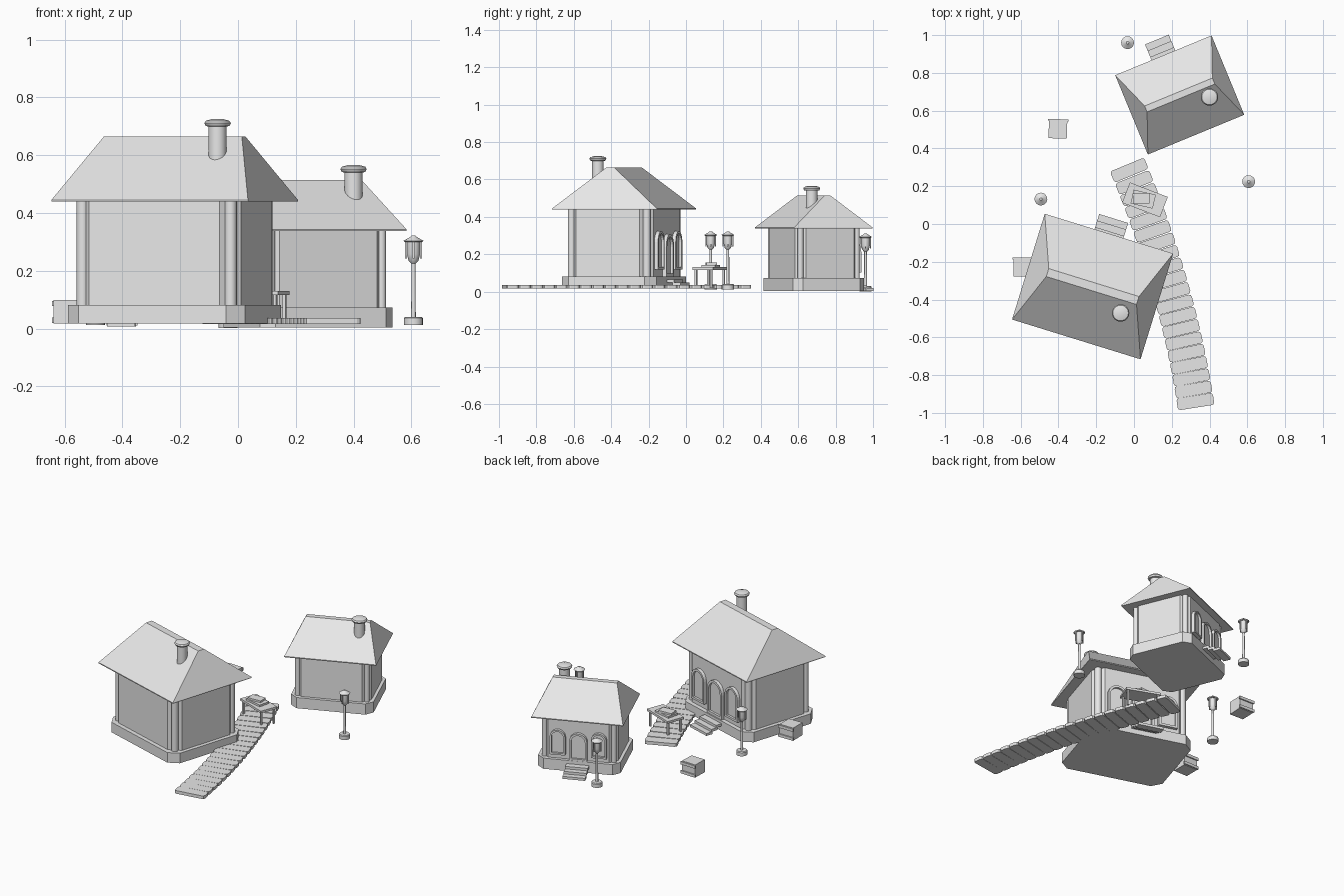
import bpy, bmesh
from math import sin, cos, pi, radians, atan2
from mathutils import Matrix, Vector

if "Cube" in bpy.data.objects:
    bpy.data.objects.remove(bpy.data.objects["Cube"], do_unlink=True)

grey = bpy.data.materials.new("light_grey")
grey.use_nodes = True
grey.diffuse_color = (0.8, 0.8, 0.8, 1)
grey.node_tree.nodes["Principled BSDF"].inputs["Base Color"].default_value = (0.8, 0.8, 0.8, 1)


def place(x, y, z=0, yaw=0):
    return Matrix.Translation((x, y, z)) @ Matrix.Rotation(radians(yaw), 4, "Z")


def finish(name, bm, at, smooth=False):
    bmesh.ops.recalc_face_normals(bm, faces=bm.faces)
    mesh = bpy.data.meshes.new(name)
    bm.to_mesh(mesh)
    bm.free()
    mesh.materials.append(grey)
    ob = bpy.data.objects.new(name, mesh)
    bpy.context.collection.objects.link(ob)
    ob.matrix_world = at
    if smooth:
        bpy.ops.object.select_all(action="DESELECT")
        ob.select_set(True)
        bpy.context.view_layer.objects.active = ob
        bpy.ops.object.shade_smooth_by_angle(angle=radians(35))
    return ob


def loft(name, rings, at, smooth=False):
    """Skin a stack of matching rings and cap both ends."""
    bm = bmesh.new()
    rows = [[bm.verts.new(p) for p in ring] for ring in rings]
    n = len(rows[0])
    for a, b in zip(rows, rows[1:]):
        for i in range(n):
            j = (i + 1) % n
            bm.faces.new((a[i], a[j], b[j], b[i]))
    bm.faces.new(rows[0])
    bm.faces.new(rows[-1])
    return finish(name, bm, at, smooth)


def lathe(name, profile, at, sides=24):
    rings = [[(r * cos(2 * pi * i / sides), r * sin(2 * pi * i / sides), z)
              for i in range(sides)] for r, z in profile]
    return loft(name, rings, at, True)


def box(name, size, at, bevel=0):
    bm = bmesh.new()
    bmesh.ops.create_cube(bm, size=1)
    bmesh.ops.scale(bm, vec=size, verts=bm.verts)
    if bevel:
        upright = [e for e in bm.edges if abs(e.verts[0].co.z - e.verts[1].co.z) > 1e-4]
        bmesh.ops.bevel(bm, geom=upright, offset=bevel, segments=2, profile=0.5, affect="EDGES")
    return finish(name, bm, at)


def rect(a, b, z):
    return [(-a, -b, z), (a, -b, z), (a, b, z), (-a, b, z)]


def chamfered(a, b, c, z):
    return [(-a + c, -b, z), (a - c, -b, z), (a, -b + c, z), (a, b - c, z),
            (a - c, b, z), (-a + c, b, z), (-a, b - c, z), (-a, -b + c, z)]


def arch(name, w, z0, z1, y, border, at):
    """Round-topped frame standing off a wall, with a recessed panel."""
    def ring(inset, depth):
        r = w / 2 - inset
        spring = z1 - w / 2
        pts = [(-r, y + depth, z0 + inset), (r, y + depth, z0 + inset)]
        return pts + [(r * cos(pi * i / 12), y + depth, spring + r * sin(pi * i / 12))
                      for i in range(13)]
    loft(name, [ring(0, -0.01), ring(0, 0.02), ring(border, 0.02), ring(border, 0.006)], at)


def house(name, at, s, z0, floor, eaves, ridge, chimney_top, step_half):
    loft(name + "_base", [chamfered(0.32 * s, 0.265 * s, 0.053 * s, z) for z in (z0, floor)], at)
    loft(name + "_walls", [chamfered(0.296 * s, 0.238 * s, 0.06 * s, z)
                           for z in (floor, eaves)], at)
    loft(name + "_roof", [rect(0.356 * s, 0.293 * s, eaves - 0.004),
                          rect(0.356 * s, 0.293 * s, eaves + 0.002),
                          rect(0.25 * s, 0.022 * s, ridge)], at)
    # corner columns
    for sx in (-1, 1):
        for sy in (-1, 1):
            lathe(name + "_column", [(0.021 * s, floor), (0.021 * s, eaves)],
                  at @ place(sx * 0.268 * s, sy * 0.21 * s), 16)
    # chimney
    t = chimney_top
    lathe(name + "_chimney", [(0.031, t - 0.19), (0.031, t - 0.026), (0.041, t - 0.024),
                              (0.046, t - 0.014), (0.041, t - 0.006), (0.02, t)],
          at @ place(0.183 * s, -0.09 * s))
    # arched door and windows on the back wall
    wall = 0.238 * s
    arch(name + "_door", 0.14 * s, floor, floor + 0.227 * s, wall, 0.016 * s, at)
    for sx in (-1, 1):
        arch(name + "_window", 0.12 * s, floor + 0.037 * s, floor + 0.243 * s, wall,
             0.014 * s, at @ place(sx * 0.16 * s, 0))
    # entrance steps
    for i in range(3):
        box(name + "_step", (2 * step_half, 0.044, 0.016),
            at @ place(0, 0.265 * s + 0.018 + 0.036 * i, z0 + 0.04 - 0.016 * i))


house("large_house", place(-0.219, -0.331, 0, -17.2), 1, 0.017, 0.082, 0.443, 0.664, 0.725, 0.08)
house("small_house", place(0.242, 0.683, 0, 22.4), 0.775, 0.004, 0.073, 0.341, 0.514, 0.566, 0.068)

# plank walkway, following a slight bow
start, mid, end = Vector((0.325, -0.94)), Vector((0.19, -0.33)), Vector((-0.025, 0.285))
count = 20
for i in range(count):
    t = i / (count - 1)
    ctrl = 2 * mid - (start + end) / 2
    p = start * (1 - t) ** 2 + ctrl * 2 * t * (1 - t) + end * t * t
    d = (ctrl - start) * (1 - t) + (end - ctrl) * t
    box("walkway_plank", (0.195, 0.064, 0.02),
        place(p.x, p.y, 0.026, atan2(d.y, d.x) * 180 / pi - 90), 0.014)

# street lamps
for x, y, z in ((-0.034, 0.96, 0.002), (-0.493, 0.132, 0.013), (0.607, 0.224, 0.013)):
    at = place(x, y, z)
    lathe("lamp_foot", [(0.033, 0), (0.033, 0.023), (0.029, 0.028)], at, 16)
    lathe("lamp_pole", [(0.008, 0.02), (0.007, 0.22)], at, 12)
    lathe("lamp_lantern", [(0.008, 0.212), (0.017, 0.222), (0.023, 0.245), (0.023, 0.295)], at, 16)
    lathe("lamp_cap", [(0.03, 0.286), (0.034, 0.291), (0.012, 0.304), (0.007, 0.309)], at, 16)
    for k in range(4):
        box("lamp_bracket", (0.006, 0.007, 0.06),
            at @ Matrix.Rotation(k * pi / 2, 4, "Z") @ place(0.026, 0, 0.259))

# table with things laid on it
table = place(0.058, 0.128, 0, -21)
box("table_top", (0.215, 0.115, 0.014), table @ place(0, 0, 0.124))
for sx in (-1, 1):
    for sy in (-1, 1):
        box("table_leg", (0.011, 0.011, 0.1), table @ place(sx * 0.093, sy * 0.044, 0.07))
box("table_tray", (0.12, 0.075, 0.012), table @ place(-0.01, 0, 0.137, 8))
box("table_book", (0.09, 0.055, 0.012), table @ place(-0.02, 0, 0.149, 24))

# crates with slats on the back side
for x, y, z, yaw in ((-0.59, -0.232, 0.017, 0), (-0.403, 0.5, 0.008, -2)):
    at = place(x, y, z, yaw)
    box("crate", (0.097, 0.094, 0.082), at @ place(0, 0, 0.041))
    for h in (0.012, 0.07):
        box("crate_slat", (0.108, 0.01, 0.018), at @ place(0, 0.05, h))
